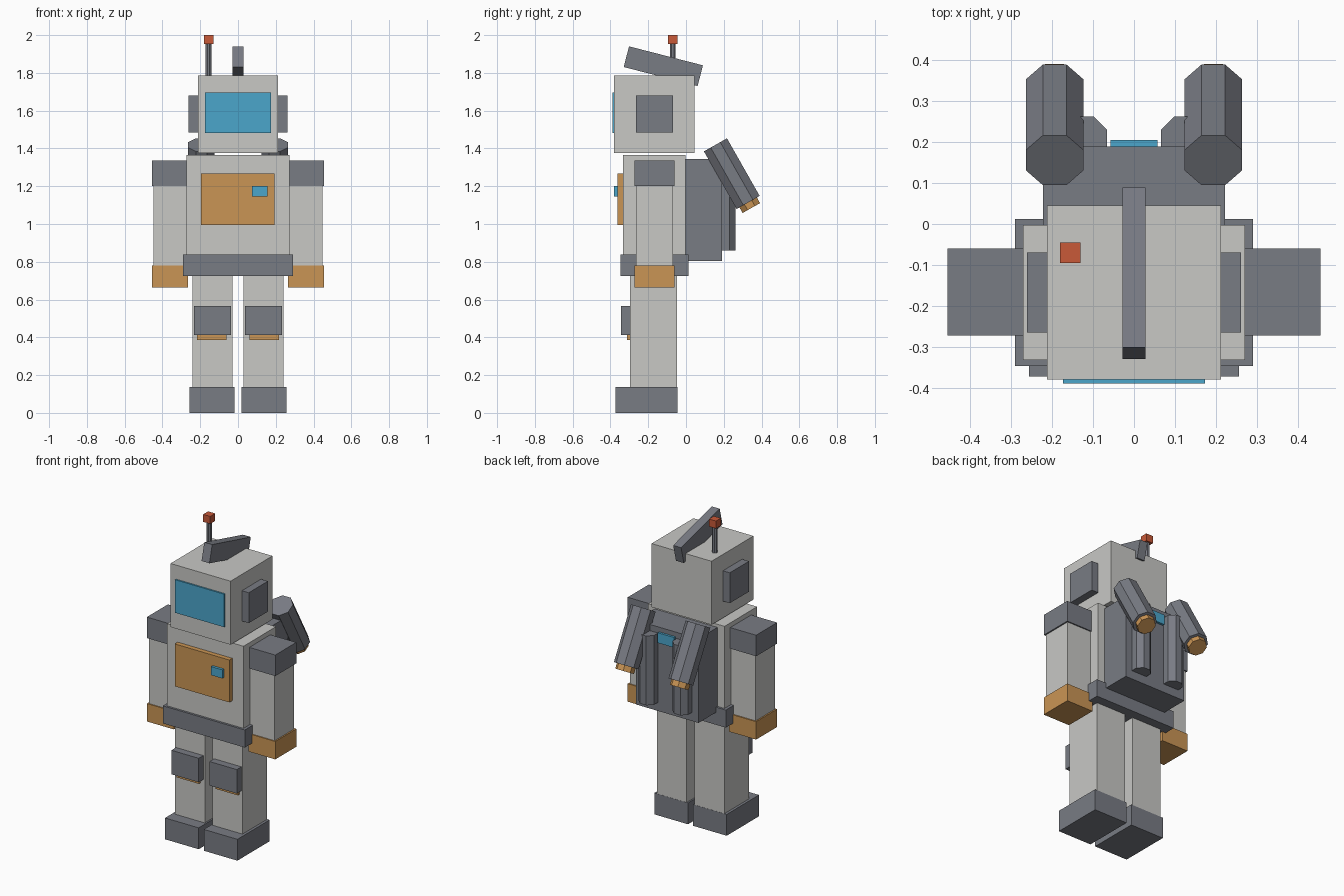
import bpy
import math
from mathutils import Vector

cube = bpy.data.objects.get("Cube")
if cube:
    bpy.data.objects.remove(cube, do_unlink=True)


def make_material(name, rgb):
    mat = bpy.data.materials.new(name)
    mat.use_nodes = True
    color = (*rgb, 1)
    mat.diffuse_color = color
    mat.node_tree.nodes["Principled BSDF"].inputs["Base Color"].default_value = color
    return mat


light = make_material("light grey", (0.58, 0.58, 0.56))
dark = make_material("slate grey", (0.19, 0.2, 0.23))
orange = make_material("orange", (0.59, 0.3, 0.09))
blue = make_material("blue", (0.07, 0.38, 0.6))
red = make_material("red", (0.58, 0.1, 0.04))


def box(name, mat, x, y, z):
    """Box from its (low, high) extent on each axis."""
    spans = (x, y, z)
    bpy.ops.mesh.primitive_cube_add(size=1, location=[sum(s) / 2 for s in spans])
    ob = bpy.context.object
    ob.name = name
    ob.scale = [s[1] - s[0] for s in spans]
    ob.data.materials.append(mat)
    return ob


def prism(name, mat, start, end, apothem):
    """Octagonal prism between two points, flats facing the axes."""
    start, end = Vector(start), Vector(end)
    axis = end - start
    bpy.ops.mesh.primitive_cylinder_add(
        vertices=8, radius=apothem / math.cos(math.pi / 8), depth=axis.length)
    ob = bpy.context.object
    ob.name = name
    # Turn the ring half a step so flats, not corners, face the axes
    for v in ob.data.vertices:
        x, y = v.co.x, v.co.y
        turn = math.pi / 8 - math.atan2(y, x) % (math.pi / 4)
        angle = math.atan2(y, x) + turn
        r = math.hypot(x, y)
        v.co.x, v.co.y = r * math.cos(angle), r * math.sin(angle)
    ob.location = (start + end) / 2
    ob.rotation_euler.x = math.atan2(-axis.y, axis.z)
    ob.data.materials.append(mat)
    return ob


# Head with visor, ears, crest and aerial
box("head", light, (-0.213, 0.213), (-0.38, 0.045), (1.377, 1.785))
box("visor", blue, (-0.174, 0.174), (-0.39, -0.378), (1.483, 1.695))
crest = box("head_crest", dark, (-0.028, 0.028), (-0.322, 0.082), (1.779, 1.892))
crest.rotation_euler.x = math.radians(-14.4)
prism("aerial_rod", dark, (-0.156, -0.07, 1.78), (-0.156, -0.07, 1.96), 0.015)
box("aerial_tip", red, (-0.181, -0.131), (-0.095, -0.045), (1.952, 2.0))

# Torso, belt and chest panel
box("torso", light, (-0.272, 0.272), (-0.333, -0.002), (0.78, 1.365))
box("belt", dark, (-0.291, 0.291), (-0.347, 0.012), (0.725, 0.838))
box("chest_panel", orange, (-0.195, 0.193), (-0.363, -0.33), (0.995, 1.267))
box("chest_button", blue, (0.075, 0.155), (-0.38, -0.36), (1.145, 1.2))

# Backpack
box("backpack", dark, (-0.222, 0.222), (-0.01, 0.19), (0.805, 1.345))
box("backpack_light", blue, (-0.058, 0.058), (0.185, 0.205), (1.25, 1.315))

# Mirrored parts
for side, word in ((1, "left"), (-1, "right")):

    def side_box(name, mat, x, y, z):
        box(word + "_" + name, mat, sorted((side * x[0], side * x[1])), y, z)

    # Ear and arm
    side_box("ear", dark, (0.2, 0.262), (-0.265, -0.07), (1.485, 1.68))
    side_box("shoulder", dark, (0.268, 0.456), (-0.273, -0.06), (1.2, 1.335))
    side_box("arm", light, (0.27, 0.447), (-0.266, -0.068), (0.77, 1.21))
    side_box("hand", orange, (0.265, 0.456), (-0.273, -0.06), (0.665, 0.78))

    # Leg
    side_box("leg", light, (0.028, 0.24), (-0.297, -0.047), (0.135, 0.74))
    side_box("foot", dark, (0.018, 0.257), (-0.373, -0.046), (0, 0.137))
    side_box("knee_pad", dark, (0.038, 0.232), (-0.344, -0.29), (0.413, 0.567))
    side_box("knee_trim", orange, (0.06, 0.217), (-0.312, -0.29), (0.385, 0.43))

    # Tank and tilted thruster on the back
    x = side * 0.121
    prism(word + "_tank", dark, (x, 0.208, 0.86), (x, 0.208, 1.305), 0.055)
    x = side * 0.194
    top, low = Vector((x, 0.156, 1.419)), Vector((x, 0.329, 1.114))
    prism(word + "_thruster", dark, low, top, 0.07)
    down = (low - top).normalized()
    prism(word + "_nozzle", orange, low - down * 0.02, low + down * 0.034, 0.053)
